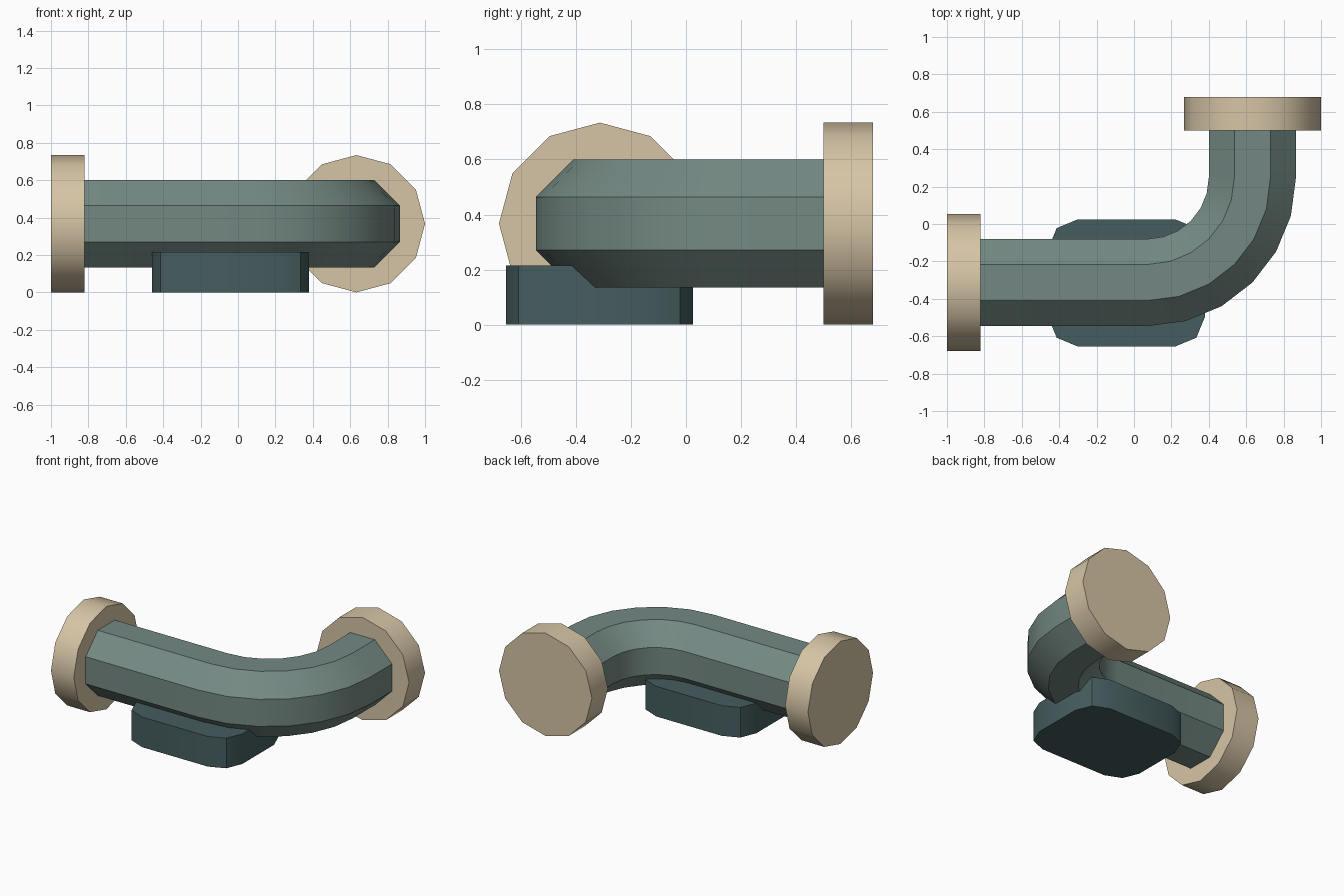
import bpy, bmesh
from math import sin, cos, pi, radians
from mathutils import Vector

if "Cube" in bpy.data.objects:
    bpy.data.objects.remove(bpy.data.objects["Cube"])


def material(name, rgb):
    m = bpy.data.materials.new(name)
    m.diffuse_color = [((c / 255 + 0.055) / 1.055) ** 2.4 for c in rgb] + [1]
    m.use_nodes = True
    m.node_tree.nodes["Principled BSDF"].inputs["Base Color"].default_value = m.diffuse_color
    return m


green = material("grey green", (116, 137, 131))
teal = material("dark teal", (70, 93, 95))
tan = material("tan", (214, 197, 166))


def loft(name, rings, mat):
    """Skin a list of point rings and cap both ends."""
    bm = bmesh.new()
    loops = [[bm.verts.new(p) for p in r] for r in rings]
    n = len(loops[0])
    for a, b in zip(loops, loops[1:]):
        for i in range(n):
            j = (i + 1) % n
            bm.faces.new((a[i], a[j], b[j], b[i]))
    bm.faces.new(loops[0][::-1])
    bm.faces.new(loops[-1])
    bmesh.ops.recalc_face_normals(bm, faces=bm.faces)
    mesh = bpy.data.meshes.new(name)
    bm.to_mesh(mesh)
    bm.free()
    mesh.materials.append(mat)
    ob = bpy.data.objects.new(name, mesh)
    bpy.context.collection.objects.link(ob)
    bpy.ops.object.select_all(action='DESELECT')
    ob.select_set(True)
    bpy.context.view_layer.objects.active = ob
    bpy.ops.object.shade_smooth_by_angle(angle=radians(35))
    return ob


def ring(centre, heading, radius, sides, turn=0.0):
    """Upright polygon facing along a horizontal heading."""
    side = Vector((-sin(heading), cos(heading), 0))
    up = Vector((0, 0, 1))
    angles = [2 * pi * i / sides + turn for i in range(sides)]
    return [Vector(centre) + radius * (cos(a) * side + sin(a) * up) for a in angles]


PX, PY, H = 0.633, -0.313, 0.367   # pipe axis lines and height
BEND = 0.5625                      # bend radius
END_X, END_Y = -0.82, 0.50         # pipe ends at the flanges

# elbow pipe: octagon swept along straight, 90 degree bend, straight
path = [((END_X - 0.02, PY, H), 0)]
for k in range(7):
    a = radians(15 * k)
    path.append(((PX - BEND + BEND * sin(a), PY + BEND - BEND * cos(a), H), a))
path.append(((PX, END_Y + 0.02, H), pi / 2))
loft("elbow_pipe", [ring(c, a, 0.233 / cos(pi / 8), 8, pi / 8) for c, a in path], green)

# twelve-sided end flanges
loft("left_flange", [ring((x, PY, H), 0, H, 12) for x in (-1.0, END_X)], tan)
loft("back_flange", [ring((PX, y, H), pi / 2, H, 12) for y in (END_Y, 0.68)], tan)

# base block with rounded corners
CX, CY, HX, HY, R = -0.04, -0.315, 0.42, 0.34, 0.16
outline = []
for q, (sx, sy) in enumerate(((1, 1), (-1, 1), (-1, -1), (1, -1))):
    for s in range(3):
        a = radians(90 * q + 45 * s)
        outline.append((CX + sx * (HX - R) + R * cos(a), CY + sy * (HY - R) + R * sin(a)))
loft("base_block", [[(x, y, z) for x, y in outline] for z in (0, 0.215)], teal)
